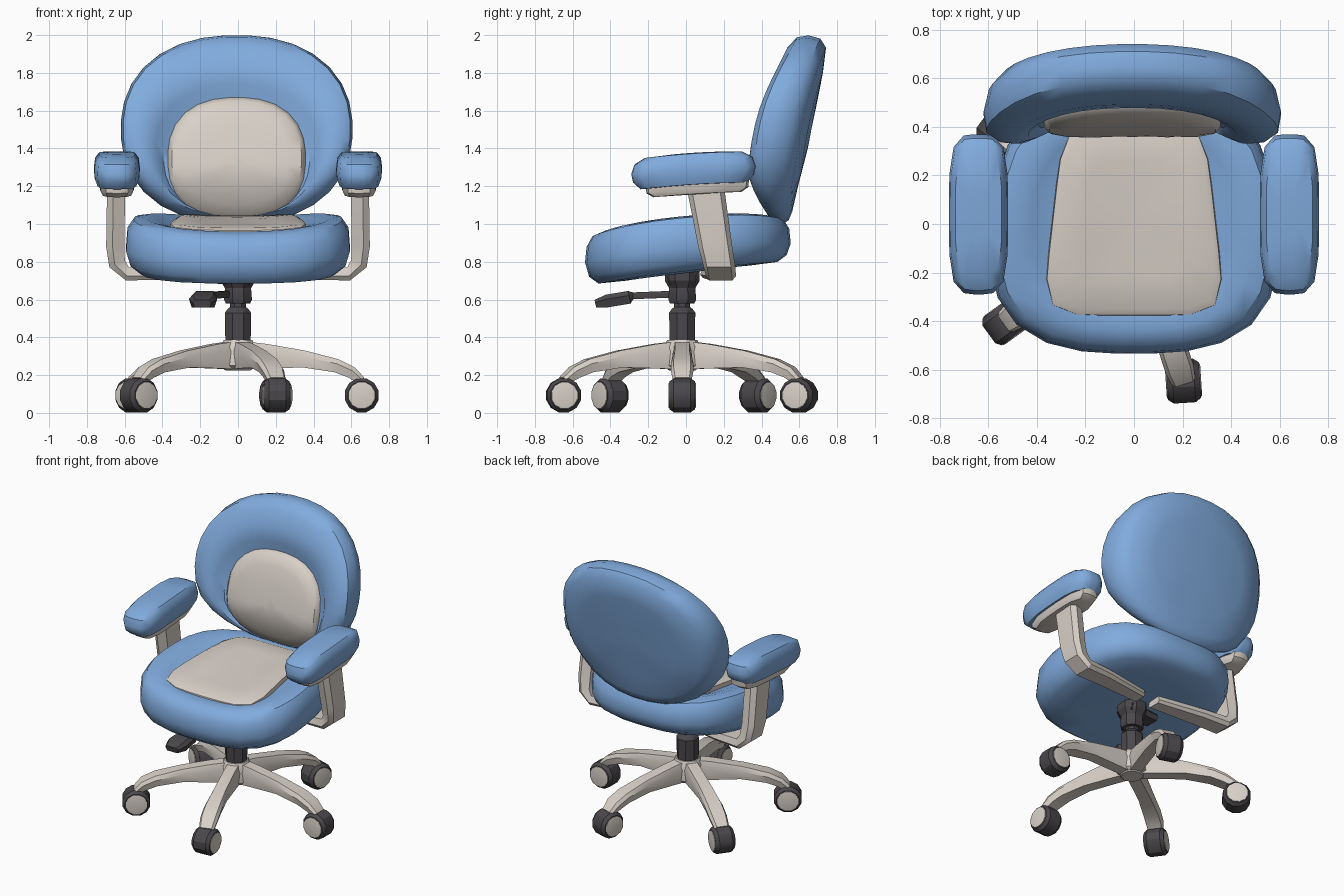
import bpy, bmesh
from math import sin, cos, pi, radians
from mathutils import Vector

if "Cube" in bpy.data.objects:
    bpy.data.objects.remove(bpy.data.objects["Cube"], do_unlink=True)


def material(name, rgb):
    m = bpy.data.materials.new(name)
    m.use_nodes = True
    m.diffuse_color = (*rgb, 1)
    m.node_tree.nodes["Principled BSDF"].inputs["Base Color"].default_value = (*rgb, 1)
    return m


BLUE = material("blue upholstery", (0.22, 0.41, 0.73))
BEIGE = material("warm beige", (0.69, 0.635, 0.58))
DARK = material("dark grey plastic", (0.07, 0.064, 0.07))


def loft(name, rings, mat, angle=40):
    """Skin a closed solid over a list of equal-length rings."""
    bm = bmesh.new()
    rows = [[bm.verts.new(p) for p in ring] for ring in rings]
    n = len(rows[0])
    for a, b in zip(rows, rows[1:]):
        for i in range(n):
            j = (i + 1) % n
            bm.faces.new((a[i], a[j], b[j], b[i]))
    bm.faces.new(rows[0])
    bm.faces.new(rows[-1])
    bmesh.ops.recalc_face_normals(bm, faces=bm.faces)
    mesh = bpy.data.meshes.new(name)
    bm.to_mesh(mesh)
    bm.free()
    ob = bpy.data.objects.new(name, mesh)
    bpy.context.collection.objects.link(ob)
    mesh.materials.append(mat)
    bpy.ops.object.select_all(action="DESELECT")
    ob.select_set(True)
    bpy.context.view_layer.objects.active = ob
    bpy.ops.object.shade_smooth_by_angle(angle=radians(angle))


def outline(a, b, power, n=28):
    """Superellipse outline with half sizes a and b."""
    pts = []
    for i in range(n):
        t = 2 * pi * (i + 0.5) / n
        c, s = cos(t), sin(t)
        r = (abs(c) ** power + abs(s) ** power) ** (-1 / power)
        pts.append((a * c * r, b * s * r))
    return pts


def cushion(name, shape, profile, place, mat):
    """Profile rows are (scale, depth, shift); place maps (u, v, depth) to 3D."""
    loft(name, [[place(u * s, v * s + shift, d) for u, v in shape]
                for s, d, shift in profile], mat)


SECTION = ((-0.8, -1), (0.8, -1), (1, 0.3), (0.75, 1), (-0.75, 1), (-1, 0.3))


def sweep(name, path, place, mat):
    """Path rows are (u, v, z, half width along v, half thickness)."""
    rings = []
    for i, (u, v, z, w, t) in enumerate(path):
        p, q = path[max(i - 1, 0)], path[min(i + 1, len(path) - 1)]
        d = Vector((q[0] - p[0], q[2] - p[2])).normalized()
        rings.append([place(u - d.y * k * t, v + h * w, z + d.x * k * t)
                      for h, k in SECTION])
    loft(name, rings, mat, 30)


def turned(name, profile, mat, place, n=10):
    """Turned solid; profile rows are (radius, height)."""
    loft(name, [[place(r * cos(2 * pi * (i + 0.5) / n), r * sin(2 * pi * (i + 0.5) / n), z)
                 for i in range(n)] for r, z in profile], mat, 30)


# Seat cushion and its inset panel
def seat_place(x, y, d):
    z = 0.885 + 0.09 * y - 0.1 * y * y + 0.1 * x * x * (d > 0)
    if d < 0:
        d *= 1 - 0.45 * max(y, 0)
    return (x * (1 - 0.12 * y), y + 0.01, z + d)


cushion("seat_cushion", outline(0.59, 0.545, 2.8),
        [(0.2, -0.14, 0), (0.6, -0.145, 0), (0.87, -0.135, 0), (0.96, -0.09, 0), (1, -0.01, 0),
         (0.985, 0.07, 0), (0.93, 0.12, 0), (0.82, 0.135, 0), (0.7, 0.12, 0), (0.6, 0.1, 0),
         (0.2, 0.1, 0)], seat_place, BLUE)
cushion("seat_panel", outline(0.338, 0.40, 6),
        [(0.94, 0.07, 0.01), (1, 0.1, 0.01), (0.99, 0.13, 0.01), (0.93, 0.14, 0.01),
         (0.6, 0.135, 0.01), (0.2, 0.13, 0.01)],
        lambda x, y, d: seat_place(x * (1 - 0.22 * y), y, d), BEIGE)


# Curved, reclined backrest, thinner at its foot, and its inset panel
def back_place(x, v, d):
    z = 1.5 + v
    foot = max(0, 1.27 - z)
    y = 0.55 + 0.2 * v - 0.12 * x * x - (0.35 - 2 * d) * x ** 4 + 0.9 * foot ** 2
    return (x - 0.007, y + d * (1 - 2 * foot), z)


cushion("backrest_cushion", outline(0.614, 0.5, 2.25, 32),
        [(0.2, 0.115, 0), (0.6, 0.115, 0), (0.87, 0.105, 0), (0.965, 0.065, 0), (1, 0, 0),
         (0.98, -0.06, 0), (0.91, -0.1, -0.02), (0.8, -0.125, -0.06), (0.7, -0.12, -0.11),
         (0.63, -0.08, -0.15), (0.2, -0.06, -0.16)], back_place, BLUE)
cushion("backrest_panel", outline(0.365, 0.325, 2.4),
        [(1, -0.04, -0.155), (1, -0.085, -0.155), (0.94, -0.115, -0.155), (0.75, -0.135, -0.155),
         (0.45, -0.145, -0.155), (0.15, -0.15, -0.155)], back_place, BEIGE)

# Armrests, mirrored left and right
for side, label in ((1, "left"), (-1, "right")):
    def pad_place(x, y, d):
        return (side * (0.641 + x), 0.04 + y, 1.285 + 0.065 * y - 0.1 * y * y + d)

    cushion(label + "_arm_pad", outline(0.122, 0.33, 4, 20),
            [(0.4, -0.08, 0), (0.85, -0.075, 0), (0.97, -0.035, 0), (1, 0.01, 0),
             (0.95, 0.06, 0), (0.78, 0.088, 0), (0.3, 0.092, 0)], pad_place, BLUE)
    cushion(label + "_arm_plate", outline(0.092, 0.275, 4, 16),
            [(0.85, -0.125, 0.02), (0.98, -0.1, 0.02), (1, -0.05, 0.02)], pad_place, BEIGE)
    sweep(label + "_arm_support",
          [(0.645, 0.1, 1.21, 0.1, 0.048), (0.65, 0.155, 0.88, 0.09, 0.048),
           (0.64, 0.175, 0.79, 0.085, 0.045), (0.585, 0.185, 0.735, 0.08, 0.035),
           (0.4, 0.175, 0.735, 0.075, 0.03), (0.06, 0.13, 0.74, 0.055, 0.025)],
          lambda x, y, z: (side * x, y, z), BEIGE)

# Gas column, tilt mechanism and lever
BASE_Y = -0.02


def on_axis(x, y, z):
    return (x, y + BASE_Y, z)


turned("gas_column", [(0.072, 0.34), (0.075, 0.53), (0.06, 0.55), (0.046, 0.56), (0.046, 0.62)],
       DARK, on_axis, 8)
turned("tilt_mechanism", [(0.07, 0.58), (0.08, 0.6), (0.075, 0.66), (0.1, 0.7), (0.1, 0.78)],
       DARK, on_axis, 8)
sweep("mechanism_arm", [(-0.06, 0, 0.71, 0.08, 0.03), (0.17, 0, 0.71, 0.06, 0.025)],
      lambda u, v, z: (-u, v + BASE_Y, z), DARK)
sweep("height_lever",
      [(0.03, -0.04, 0.63, 0.018, 0.018), (0.28, -0.165, 0.62, 0.022, 0.018),
       (0.3, -0.175, 0.612, 0.06, 0.034), (0.42, -0.185, 0.592, 0.075, 0.034),
       (0.48, -0.19, 0.578, 0.05, 0.02)],
      lambda u, v, z: (v, -u, z), DARK)

# Star base with five legs and swivelling casters
turned("base_hub", [(0.07, 0.225), (0.1, 0.25), (0.1, 0.35), (0.08, 0.385)], BEIGE, on_axis)
for k, (reach, swivel) in enumerate(((0.655, 0), (0.65, 0), (0.68, 0), (0.65, 0), (0.66, -0.25))):
    ca, sa = cos(k * 2 * pi / 5), sin(k * 2 * pi / 5)

    def leg_place(r, t, z):
        return (r * ca - t * sa, r * sa + t * ca + BASE_Y, z)

    def wheel_place(a, b, h):
        c, s = cos(swivel), sin(swivel)
        return leg_place(reach + a * c - h * s, a * s + h * c, 0.093 + b)

    n = str(k + 1)
    sweep("leg_" + n,
          [(0.02, 0, 0.305, 0.05, 0.075), (0.15, 0, 0.3, 0.05, 0.065),
           (0.35, 0, 0.285, 0.052, 0.045), (0.52, 0, 0.25, 0.06, 0.036),
           (0.6, 0, 0.215, 0.06, 0.032), (reach, 0, 0.17, 0.05, 0.022)], leg_place, BEIGE)
    turned("caster_" + n, [(0.076, -0.068), (0.093, -0.045), (0.093, 0.045), (0.076, 0.068)],
           DARK, wheel_place, 12)
    for s, label in ((1, "a"), (-1, "b")):
        turned("caster_cap_" + n + label, [(0.07, s * 0.064), (0.07, s * 0.071), (0.06, s * 0.073)],
               BEIGE, wheel_place, 12)
